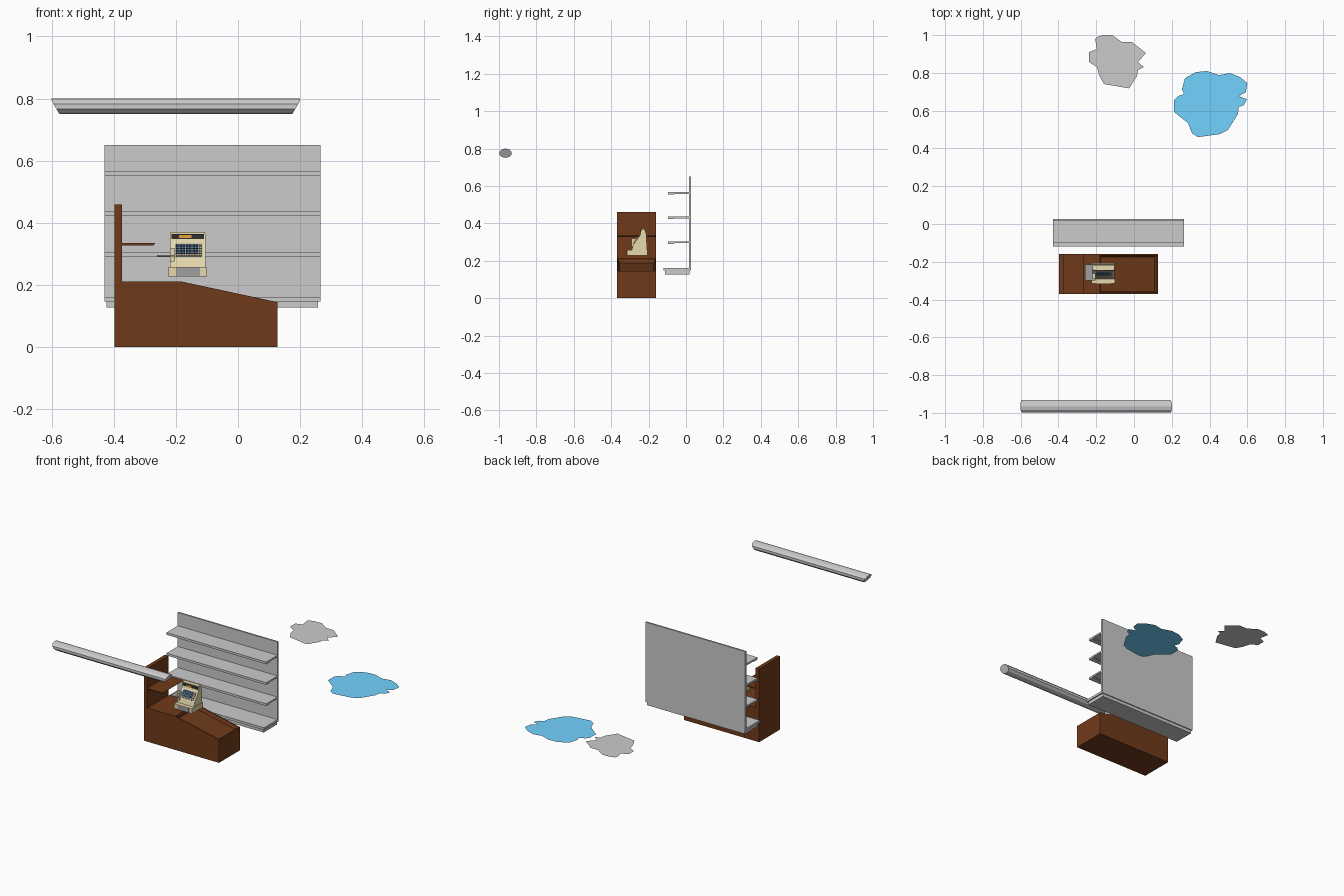
import bpy, bmesh, math
from mathutils import Matrix, Vector

if "Cube" in bpy.data.objects:
    bpy.data.objects.remove(bpy.data.objects["Cube"])


def material(name, rgb):
    m = bpy.data.materials.new(name)
    m.diffuse_color = (*rgb, 1)
    m.use_nodes = True
    m.node_tree.nodes["Principled BSDF"].inputs["Base Color"].default_value = m.diffuse_color
    return m


WOOD = material("brown_wood", (0.16, 0.042, 0.01))
BLUE = material("water_blue", (0.17, 0.65, 1.0))
CREAM = material("cream_plastic", (0.80, 0.70, 0.42))
DARK = material("dark_plastic", (0.03, 0.03, 0.03))
KEYBLUE = material("key_blue", (0.08, 0.20, 0.40))
AMBER = material("amber_display", (0.8, 0.35, 0.05))
GREY = material("metal_grey", (0.35, 0.35, 0.35))


def finish(name, bm, mat=None):
    bmesh.ops.recalc_face_normals(bm, faces=bm.faces)
    me = bpy.data.meshes.new(name)
    bm.to_mesh(me)
    bm.free()
    ob = bpy.data.objects.new(name, me)
    bpy.context.collection.objects.link(ob)
    if mat:
        me.materials.append(mat)
    return ob


def add_box(bm, x, y, z, matrix=Matrix()):
    lo, hi = Vector((x[0], y[0], z[0])), Vector((x[1], y[1], z[1]))
    m = matrix @ Matrix.Translation((lo + hi) / 2) @ Matrix.Diagonal((*(hi - lo), 1))
    bmesh.ops.create_cube(bm, size=1, matrix=m)


def box(name, x, y, z, mat=None):
    bm = bmesh.new()
    add_box(bm, x, y, z)
    return finish(name, bm, mat)


def prism_mesh(points, place, lo, hi):
    """Closed prism: place(point, t) maps a profile point to 3D at either end."""
    bm = bmesh.new()
    a = [bm.verts.new(place(p, lo)) for p in points]
    b = [bm.verts.new(place(p, hi)) for p in points]
    bm.faces.new(a)
    bm.faces.new(b[::-1])
    for i in range(len(points)):
        j = (i + 1) % len(points)
        bm.faces.new((a[i], b[i], b[j], a[j]))
    bmesh.ops.recalc_face_normals(bm, faces=bm.faces)
    return bm


def along_x(p, t):
    return (t, p[0], p[1])


def along_y(p, t):
    return (p[0], t, p[1])


# Wall shelving: back panel, plinth, bottom deck, three shelves with a front lip
X = (-0.43, 0.265)
box("shelf_back_panel", X, (0.015, 0.026), (0.15, 0.65))
box("shelf_plinth", (-0.423, 0.257), (-0.112, 0.02), (0.127, 0.147))
box("shelf_bottom_deck", X, (-0.12, 0.026), (0.147, 0.162))
for i, z in enumerate((0.29, 0.423, 0.553)):
    prof = [(-0.097, z), (-0.065, z), (-0.06, z + 0.004), (0.015, z + 0.004),
            (0.015, z + 0.014), (-0.097, z + 0.014)]
    finish(f"shelf_board_{i + 1}", prism_mesh(prof, along_x, *X))

# Checkout counter with a recessed sloping tray
bm = prism_mesh([(-0.397, 0), (0.127, 0), (0.127, 0.145), (-0.185, 0.212), (-0.397, 0.212)],
                along_y, -0.37, -0.16)
slope = [f for f in bm.faces if f.normal.z > 0.5 and f.normal.x > 0.1]
bmesh.ops.inset_region(bm, faces=slope, thickness=0.009)
bmesh.ops.inset_region(bm, faces=slope, thickness=0.010, depth=-0.022)
finish("counter_body", bm, WOOD)
box("counter_end_panel", (-0.397, -0.373), (-0.37, -0.16), (0.2, 0.46), WOOD)
finish("counter_side_shelf",
       prism_mesh([(-0.375, 0.328), (-0.272, 0.328), (-0.266, 0.335), (-0.375, 0.335)],
                  along_y, -0.37, -0.16), WOOD)

# Hanging lamp tube: faceted oval section with ends that slant inward below
ring = [(-0.965 + 0.035 * math.cos(a), 0.775 + 0.025 * math.sin(a))
        for a in (math.tau * (i + 0.5) / 10 for i in range(10))]


def lamp_place(p, side):
    inset = max(0, 0.793 - p[1]) * 0.6
    return (-0.2 + side * (0.4 - inset), p[0], p[1])


finish("lamp_tube", prism_mesh(ring, lamp_place, -1, 1))


# Flat floor puddles
def puddle(name, pts, z, mat=None):
    bm = bmesh.new()
    bm.faces.new([bm.verts.new((x, y, z)) for x, y in reversed(pts)])
    ob = finish(name, bm, mat)
    if ob.data.polygons[0].normal.z < 0:
        ob.data.flip_normals()


puddle("grey_puddle", [
    (-.196, .99), (-.164, 1), (-.116, 1), (-.063, .963), (-.01, .963), (.063, .905),
    (.021, .857), (.053, .831), (.021, .815), (.016, .783), (-.026, .718), (-.159, .741),
    (-.185, .788), (-.196, .831), (-.238, .857), (-.238, .91), (-.196, .926), (-.206, .979)], 0.29)
puddle("blue_puddle", [
    (.27, .772), (.328, .804), (.386, .81), (.45, .788), (.508, .799), (.561, .778),
    (.6, .746), (.592, .698), (.555, .677), (.598, .661), (.582, .63), (.555, .619),
    (.55, .582), (.497, .497), (.455, .476), (.339, .46), (.307, .481), (.286, .534),
    (.212, .593), (.212, .656), (.233, .677), (.265, .688), (.254, .714)], 0.175, BLUE)

# Cash register: drawer base, body with sloping keyboard, display head
box("register_base", (-0.224, -0.1), (-0.315, -0.206), (0.227, 0.258), CREAM)
box("register_drawer_front", (-0.2, -0.122), (-0.317, -0.315), (0.229, 0.257), GREY)
body = [(-0.29, 0.258), (-0.283, 0.285), (-0.246, 0.336), (-0.238, 0.366),
        (-0.22, 0.366), (-0.212, 0.34), (-0.208, 0.258)]
finish("register_body", prism_mesh(body, along_x, -0.219, -0.104), CREAM)
box("register_display_band", (-0.214, -0.109), (-0.246, -0.238), (0.349, 0.364), DARK)
box("register_display_window", (-0.19, -0.15), (-0.248, -0.246), (0.352, 0.361), AMBER)
box("register_top_cap", (-0.217, -0.106), (-0.243, -0.216), (0.366, 0.37), CREAM)
box("register_printer_block", (-0.219, -0.205), (-0.292, -0.262), (0.275, 0.32), CREAM)

# Keys laid out in the plane of the sloping keyboard
tilt = math.atan2(0.051, 0.037)
plane = Matrix.Translation((-0.16, -0.283, 0.285)) @ Matrix.Rotation(tilt, 4, 'X')
board = bmesh.new()
add_box(board, (-0.042, 0.046), (0.004, 0.058), (-0.002, 0.002), plane)
finish("register_keyboard", board, GREY)
keys = {"blue": bmesh.new(), "light": bmesh.new()}
for r in range(5):
    for c in range(8):
        x, y = -0.039 + c * 0.0105, 0.007 + r * 0.0098
        kind = "light" if c > 6 or r == 0 else "blue"
        add_box(keys[kind], (x, x + 0.0075), (y, y + 0.007), (0.002, 0.007), plane)
finish("register_blue_keys", keys["blue"], KEYBLUE)
finish("register_light_keys", keys["light"], CREAM)

# Thin side plate beside the register
box("register_side_plate", (-0.26, -0.205), (-0.3, -0.215), (0.292, 0.296), GREY)
